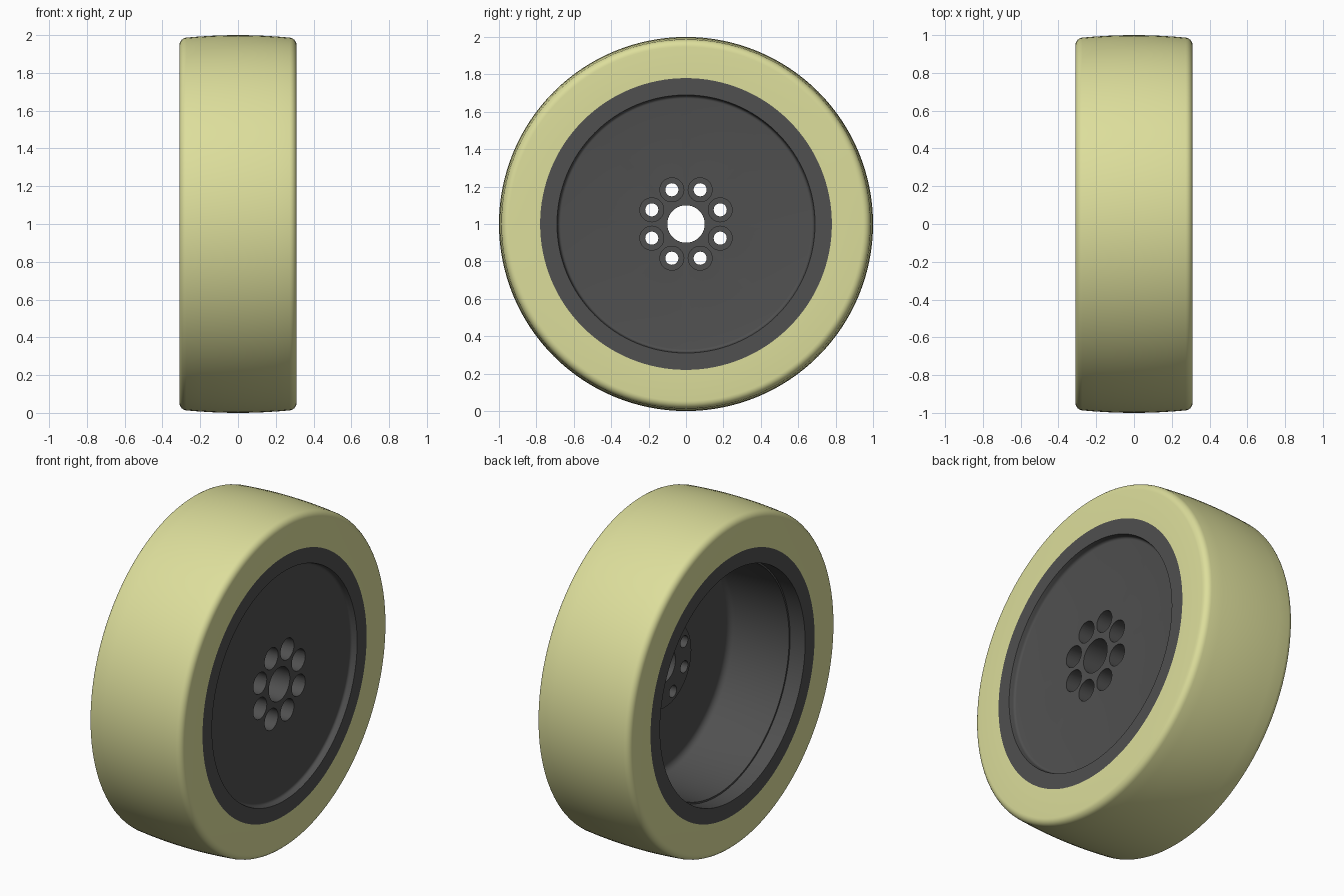
import bpy, bmesh, math
from mathutils import Matrix

if "Cube" in bpy.data.objects:
    bpy.data.objects.remove(bpy.data.objects["Cube"])

SEG = 128
CENTRE = Matrix.Translation((0, 0, 1))


def material(name, rgb):
    m = bpy.data.materials.new(name)
    m.diffuse_color = (*rgb, 1)
    m.use_nodes = True
    m.node_tree.nodes["Principled BSDF"].inputs["Base Color"].default_value = m.diffuse_color
    return m


def arc(cx, cr, rad, a0, a1, n=6):
    """Points (x, radius) on a rounded corner."""
    return [(cx + rad * math.cos(math.radians(a0 + (a1 - a0) * i / n)),
             cr + rad * math.sin(math.radians(a0 + (a1 - a0) * i / n))) for i in range(n + 1)]


def lathe(bm, profile, seg, closed=True, offset=(0, 0)):
    """Revolve (x, radius) points around an x-directed axis."""
    oy, oz = offset
    rings = []
    for x, r in profile:
        rings.append([bm.verts.new((x, oy + r * math.cos(2 * math.pi * i / seg),
                                    oz + r * math.sin(2 * math.pi * i / seg))) for i in range(seg)])
    n = len(rings)
    for k in range(n if closed else n - 1):
        a, b = rings[k], rings[(k + 1) % n]
        for i in range(seg):
            j = (i + 1) % seg
            bm.faces.new((a[i], a[j], b[j], b[i]))
    if not closed:
        bm.faces.new(rings[0])
        bm.faces.new(rings[-1])


def finish(bm, name, mat):
    bmesh.ops.recalc_face_normals(bm, faces=bm.faces)
    bm.transform(CENTRE)
    me = bpy.data.meshes.new(name)
    bm.to_mesh(me)
    bm.free()
    ob = bpy.data.objects.new(name, me)
    bpy.context.collection.objects.link(ob)
    me.materials.append(mat)
    return ob


def smooth(ob):
    bpy.ops.object.select_all(action='DESELECT')
    ob.select_set(True)
    bpy.context.view_layer.objects.active = ob
    bpy.ops.object.shade_smooth_by_angle(angle=math.radians(32))


cream = material("cream_rubber", (0.72, 0.73, 0.33))
grey = material("dark_grey_metal", (0.08, 0.08, 0.08))

# Tyre: slightly crowned tread with rounded shoulders
tread = [(x, 1.0 - 0.013 * (x / 0.27) ** 2) for x in (0.2, 0.13, 0.07, 0, -0.07, -0.13, -0.2)]
profile = ([(0.31, 0.78)] + arc(0.27, 0.947, 0.04, 0, 85) + tread
           + arc(-0.27, 0.947, 0.04, 95, 180) + [(-0.31, 0.78)])
bm = bmesh.new()
lathe(bm, profile, SEG)
tyre = finish(bm, "tyre", cream)

# Hub: shallow dish on +x, deep tapered barrel and raised boss on -x
profile = ([(0.31, 0.78), (0.31, 0.69)]
           + arc(0.29, 0.67, 0.015, 90, 180, 4)
           + [(0.275, 0.10), (0.14, 0.10), (0.14, 0.25), (0.17, 0.25)]
           + arc(0.13, 0.62, 0.04, 0, 80)
           + [(-0.21, 0.68), (-0.21, 0.69), (-0.31, 0.69), (-0.31, 0.78)])
bm = bmesh.new()
lathe(bm, profile, SEG)
hub = finish(bm, "wheel_hub", grey)

# Eight stepped bolt holes
bm = bmesh.new()
for k in range(8):
    a = math.radians(22.5 + 45 * k)
    lathe(bm, [(0.35, 0.064), (0.185, 0.064), (0.185, 0.035), (0.08, 0.035)], 32,
          closed=False, offset=(0.198 * math.cos(a), 0.198 * math.sin(a)))
cutter = finish(bm, "bolt_hole_cutter", grey)
cutter.hide_render = True

mod = hub.modifiers.new("bolt_holes", 'BOOLEAN')
mod.operation = 'DIFFERENCE'
mod.solver = 'EXACT'
mod.object = cutter
bpy.context.view_layer.objects.active = hub
bpy.ops.object.modifier_apply(modifier=mod.name)
bpy.data.objects.remove(cutter)

for ob in (tyre, hub):
    smooth(ob)
